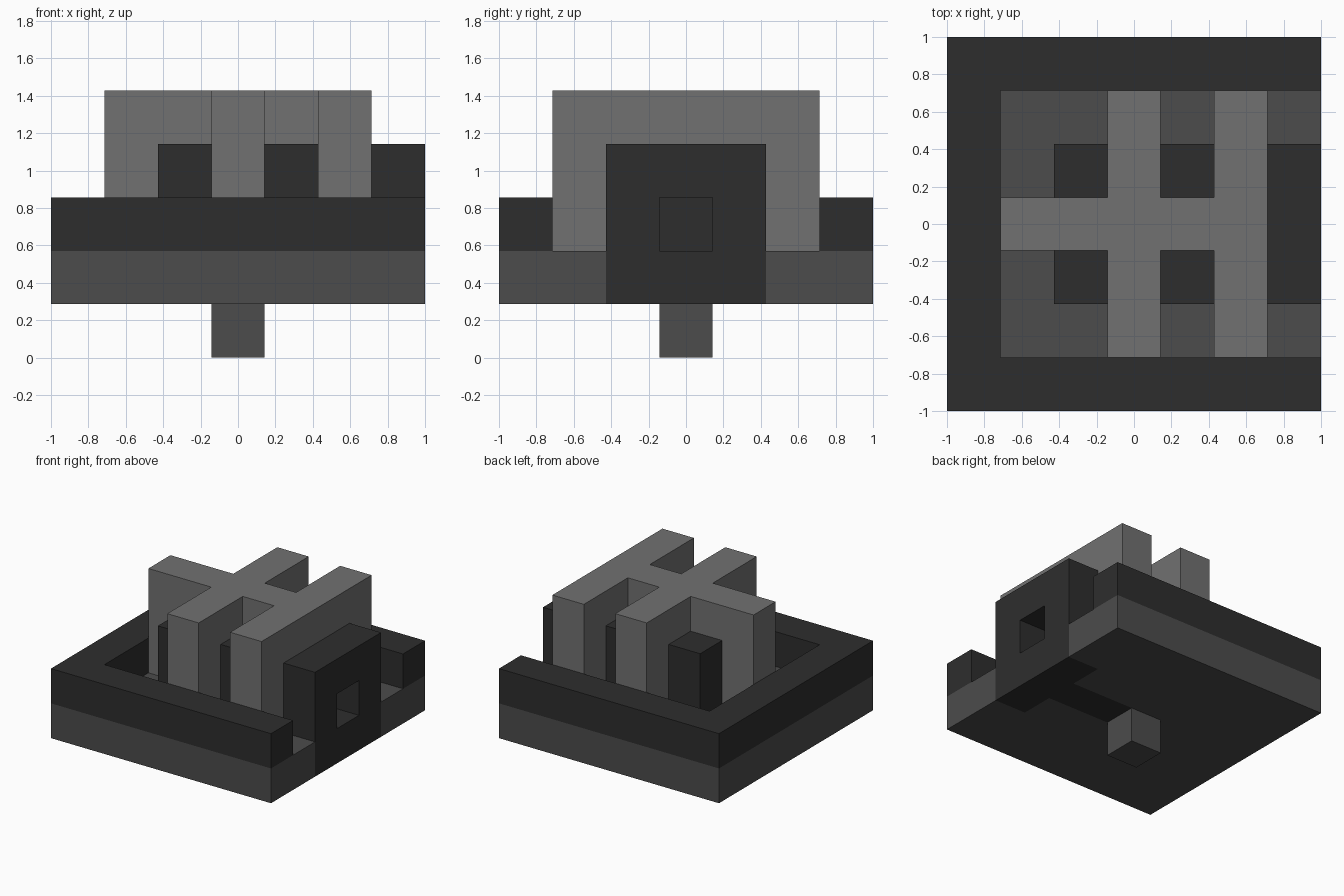
import bpy, bmesh

if "Cube" in bpy.data.objects:
    bpy.data.objects.remove(bpy.data.objects["Cube"])

U = 2 / 7  # one block of the 7 x 7 x 5 layout


def material(name, value):
    m = bpy.data.materials.new(name)
    m.diffuse_color = (value, value, value, 1)
    m.use_nodes = True
    m.node_tree.nodes["Principled BSDF"].inputs["Base Color"].default_value = m.diffuse_color
    return m


light = material("light grey", 0.165)
mid = material("mid grey", 0.072)
dark = material("dark grey", 0.027)


def prism(name, outline, z0, z1, mat=None):
    """Extrude an outline in block units from level z0 to level z1."""
    bm = bmesh.new()
    face = bm.faces.new([bm.verts.new((x * U - 1, y * U - 1, z0 * U)) for x, y in outline])
    top = bmesh.ops.extrude_face_region(bm, geom=[face])["geom"]
    verts = [v for v in top if isinstance(v, bmesh.types.BMVert)]
    bmesh.ops.translate(bm, vec=(0, 0, (z1 - z0) * U), verts=verts)
    bmesh.ops.recalc_face_normals(bm, faces=bm.faces)
    mesh = bpy.data.meshes.new(name)
    bm.to_mesh(mesh)
    bm.free()
    if mat:
        mesh.materials.append(mat)
    ob = bpy.data.objects.new(name, mesh)
    bpy.context.collection.objects.link(ob)
    return ob


def box(name, x0, x1, y0, y1, z0, z1, mat=None):
    return prism(name, [(x0, y0), (x1, y0), (x1, y1), (x0, y1)], z0, z1, mat)


def cut(ob, cutter):
    cutter.hide_render = True
    mod = ob.modifiers.new("cut", 'BOOLEAN')
    mod.operation = 'DIFFERENCE'
    mod.solver = 'EXACT'
    mod.object = cutter
    bpy.context.view_layer.objects.active = ob
    bpy.ops.object.modifier_apply(modifier=mod.name)


# Peg below the middle
box("peg", 3, 4, 3, 4, 0, 1, mid)

# Base slab, notched for the panel and tunnel floor
prism("base_slab", [(0, 0), (7, 0), (7, 2), (6, 2), (6, 3), (4, 3), (4, 4), (6, 4),
                    (6, 5), (7, 5), (7, 7), (0, 7)], 1, 2, mid)

# Raised rim, open on one side
prism("rim", [(0, 0), (7, 0), (7, 1), (1, 1), (1, 6), (7, 6), (7, 7), (0, 7)], 2, 3, dark)

# Dark core, end panel and tunnel floor
core = box("core", 2, 6, 2, 5, 2, 4, dark)
panel = box("end_panel", 6, 7, 2, 5, 1, 4, dark)
box("tunnel_floor", 4, 6, 3, 4, 1, 2, dark)
tunnel = box("tunnel_cutter", 4, 8, 3, 4, 2, 3)
cut(core, tunnel)
cut(panel, tunnel)

# Crossed light frame straddling the core
frame = prism("cross_frame", [(1, 3), (3, 3), (3, 1), (4, 1), (4, 3), (5, 3), (5, 1), (6, 1),
                              (6, 6), (5, 6), (5, 4), (4, 4), (4, 6), (3, 6), (3, 4), (1, 4)],
              2, 5, light)
core_cutter = box("core_cutter", 2, 7, 2, 5, 1, 4)
cut(frame, core_cutter)

# Remove the helpers
for helper in (tunnel, core_cutter):
    bpy.data.objects.remove(helper)
